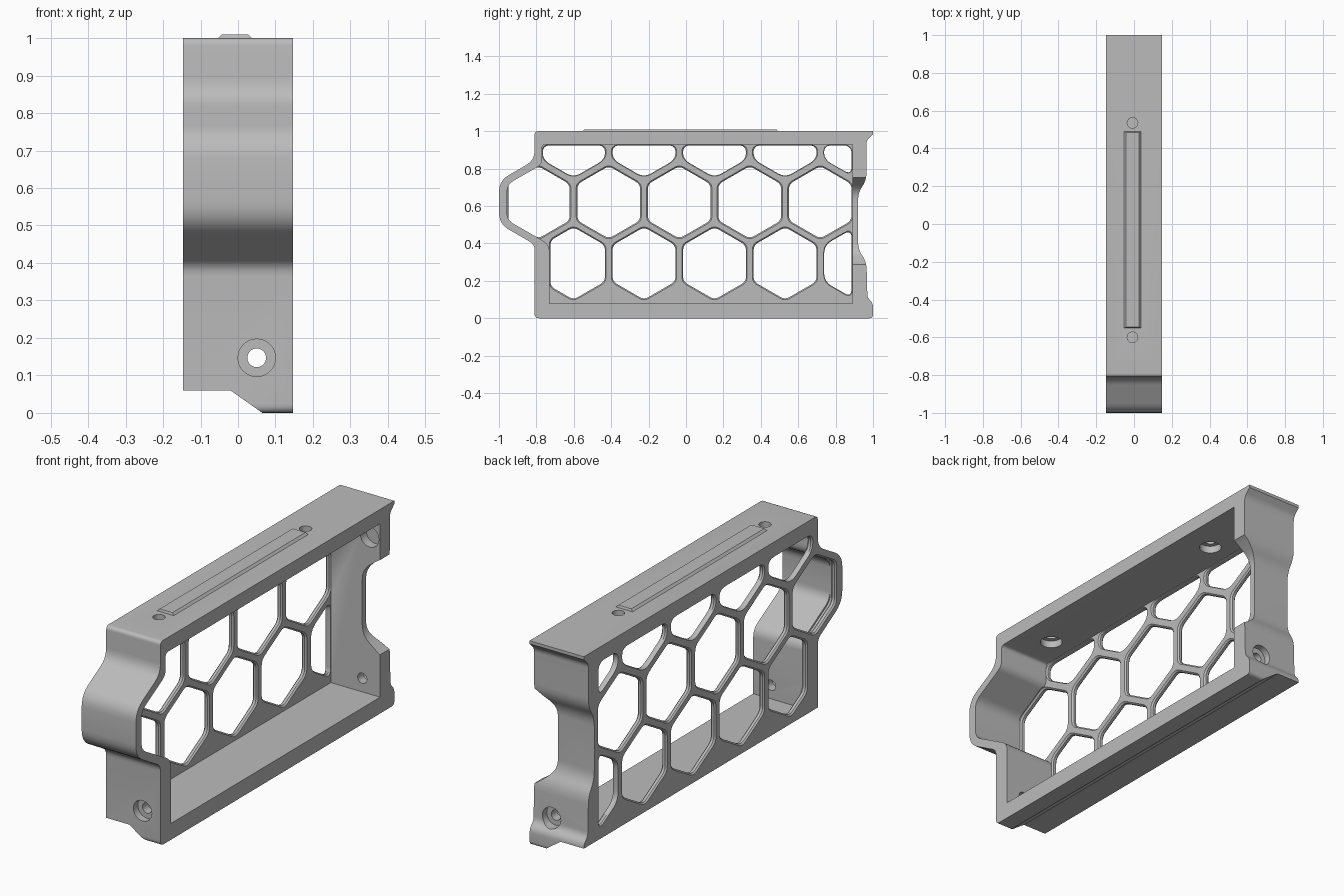
import bpy, bmesh, math
from mathutils import Vector

cube = bpy.data.objects.get("Cube")
if cube:
    bpy.data.objects.remove(cube)

grey = bpy.data.materials.new("Grey plastic")
grey.use_nodes = True
grey.diffuse_color = (0.5, 0.5, 0.5, 1)
grey.node_tree.nodes["Principled BSDF"].inputs["Base Color"].default_value = (0.5, 0.5, 0.5, 1)

HALF = 0.147      # half the depth of the frame
PLATE = -0.12     # inner face of the honeycomb plate


def rounded(corners, steps=5):
    """Turn (u, v, radius) corners into a polygon with softened corners."""
    out = []
    for i, (u, v, r) in enumerate(corners):
        p = Vector((u, v))
        a = Vector(corners[i - 1][:2]) - p
        b = Vector(corners[(i + 1) % len(corners)][:2]) - p
        if r == 0:
            out.append(p)
            continue
        a *= min(r / a.length, 0.45)
        b *= min(r / b.length, 0.45)
        for k in range(steps + 1):
            t = k / steps
            out.append(p + a * (1 - t) ** 2 + b * t ** 2)
    return out


def circle(u, v, r, n=32):
    return [Vector((u + r * math.cos(math.tau * k / n), v + r * math.sin(math.tau * k / n))) for k in range(n)]


def loft(bm, axis, sections):
    """Skin a row of (position, polygon) sections along an axis."""
    def place(p, d):
        return {"x": (d, p[0], p[1]), "y": (p[0], d, p[1]), "z": (p[0], p[1], d)}[axis]
    rings = [[bm.verts.new(place(p, d)) for p in poly] for d, poly in sections]
    for lower, upper in zip(rings, rings[1:]):
        for i in range(len(lower)):
            bm.faces.new((lower[i - 1], lower[i], upper[i], upper[i - 1]))
    bm.faces.new(rings[0][::-1])
    bm.faces.new(rings[-1])


def make(name, axis, *solids):
    bm = bmesh.new()
    for sections in solids:
        loft(bm, axis, sections)
    bmesh.ops.recalc_face_normals(bm, faces=bm.faces)
    mesh = bpy.data.meshes.new(name)
    bm.to_mesh(mesh)
    bm.free()
    mesh.materials.append(grey)
    obj = bpy.data.objects.new(name, mesh)
    bpy.context.collection.objects.link(obj)
    return obj


def activate(obj):
    bpy.ops.object.select_all(action="DESELECT")
    obj.select_set(True)
    bpy.context.view_layer.objects.active = obj


def cut(target, cutter):
    mod = target.modifiers.new("cut", "BOOLEAN")
    mod.operation, mod.solver, mod.object = "DIFFERENCE", "EXACT", cutter
    activate(target)
    bpy.ops.object.modifier_apply(modifier=mod.name)
    bpy.data.objects.remove(cutter)


# Outer body, side profile as (y, z, radius)
outline = rounded([
    (-0.81, 0, 0.025), (1, 0, 0.02), (1, 0.08, 0.02), (0.97, 0.11, 0.02),
    (0.965, 0.30, 0.04), (0.92, 0.37, 0.04), (0.92, 0.67, 0.04), (0.965, 0.74, 0.04),
    (0.965, 0.95, 0.02), (1, 0.985, 0), (1, 1, 0), (-0.81, 1, 0.02),
    (-0.81, 0.845, 0.05), (-1, 0.735, 0.06), (-1, 0.505, 0.06), (-0.81, 0.395, 0.03)])
frame = make("honeycomb_frame", "x", [(-HALF, outline), (HALF, outline)])

# Open cavity in front of the honeycomb plate
cavity = rounded([
    (-0.73, 0.08, 0), (0.89, 0.08, 0), (0.89, 0.93, 0), (-0.77, 0.93, 0.02),
    (-0.77, 0.822, 0.03), (-0.957, 0.715, 0.04), (-0.957, 0.525, 0.04), (-0.73, 0.395, 0.04)])
cut(frame, make("cavity_cutter", "x", [(PLATE, cavity), (0.3, cavity)]))

# Raised underside with a sloped step down to the lip
under = [(-0.3, -0.12), (0.235, -0.12), (0.065, 0), (-0.02, 0.06), (-0.3, 0.06)]
cut(frame, make("underside_cutter", "y", [(-1.2, under), (1.2, under)]))

# Scooped edge of the rear end wall
scoop = rounded([(0.3, 0.24, 0), (0.3, 0.80, 0), (0.147, 0.755, 0.03),
                 (0.05, 0.68, 0.05), (0.05, 0.36, 0.05), (0.147, 0.285, 0.03)])
cut(frame, make("scoop_cutter", "y", [(0.85, scoop), (1.2, scoop)]))


# Honeycomb cells, trimmed to the cavity
def clip(poly, axis, limit, sign):
    out = []
    for a, b in zip(poly, poly[1:] + poly[:1]):
        da, db = sign * (limit - a[axis]), sign * (limit - b[axis])
        if da >= 0:
            out.append(a)
        if da * db < 0:
            out.append(a.lerp(b, da / (da - db)))
    return out


PITCH, CELL = 0.377, 0.194
cells = []
for row in range(3):
    for col in range(5):
        cy = -0.79 + PITCH * (col + (0.5 if row != 1 else 0))
        cz = 0.62 + (row - 1) * PITCH * math.sqrt(0.75)
        poly = [Vector((cy + CELL * math.cos(a), cz + CELL * math.sin(a)))
                for a in (math.radians(30 + 60 * k) for k in range(6))]
        poly = clip(poly, 0, 0.885, 1)
        poly = clip(poly, 0, (-0.725, -0.95, -0.765)[row], -1)
        poly = clip(poly, 1, 0.925, 1)
        trimmed = row != 1 and col == 4 or row == 2
        hole = rounded([(p.x, p.y, 0.045 if trimmed else 0.028) for p in poly])
        mid = sum(hole, Vector((0, 0))) / len(hole)
        flare = [mid + (p - mid) * 1.04 for p in hole]
        cells.append([(-0.16, flare), (-HALF, flare), (-HALF + 0.007, hole),
                      (PLATE - 0.007, hole), (PLATE, flare), (PLATE + 0.01, flare)])
cut(frame, make("cell_cutter", "x", *cells))

# Counterbored screw holes through both ends near the base
SX, SZ = 0.05, 0.147
bolt, head = circle(SX, SZ, 0.025), circle(SX, SZ, 0.05)
cut(frame, make("bolt_cutter", "y", [(-1.2, bolt), (1.2, bolt)]))
cut(frame, make("head_cutter", "y", [(-1.2, head), (-0.775, head)], [(0.935, head), (1.2, head)]))

# Blind pocket high on the inside of the rear wall
pocket = circle(0.09, 0.85, 0.05)
cut(frame, make("pocket_cutter", "y", [(0.86, pocket), (0.935, pocket)]))

# Holes in the top wall, wider underneath
for y in (0.535, -0.6):
    small, wide = circle(-0.008, y, 0.028), circle(-0.008, y, 0.05)
    cut(frame, make("top_hole_cutter", "z", [(0.9, wide), (0.965, wide), (0.965, small), (1.1, small)]))

# Raised rail along the top
base = [(-0.053, -0.55), (0.037, -0.55), (0.037, 0.49), (-0.053, 0.49)]
top = [(-0.043, -0.545), (0.027, -0.545), (0.027, 0.485), (-0.043, 0.485)]
rail = make("top_rail", "z", [(0.995, base), (1.0, base), (1.01, top)])

for obj in (frame, rail):
    activate(obj)
    bpy.ops.object.shade_smooth_by_angle(angle=math.radians(30))
